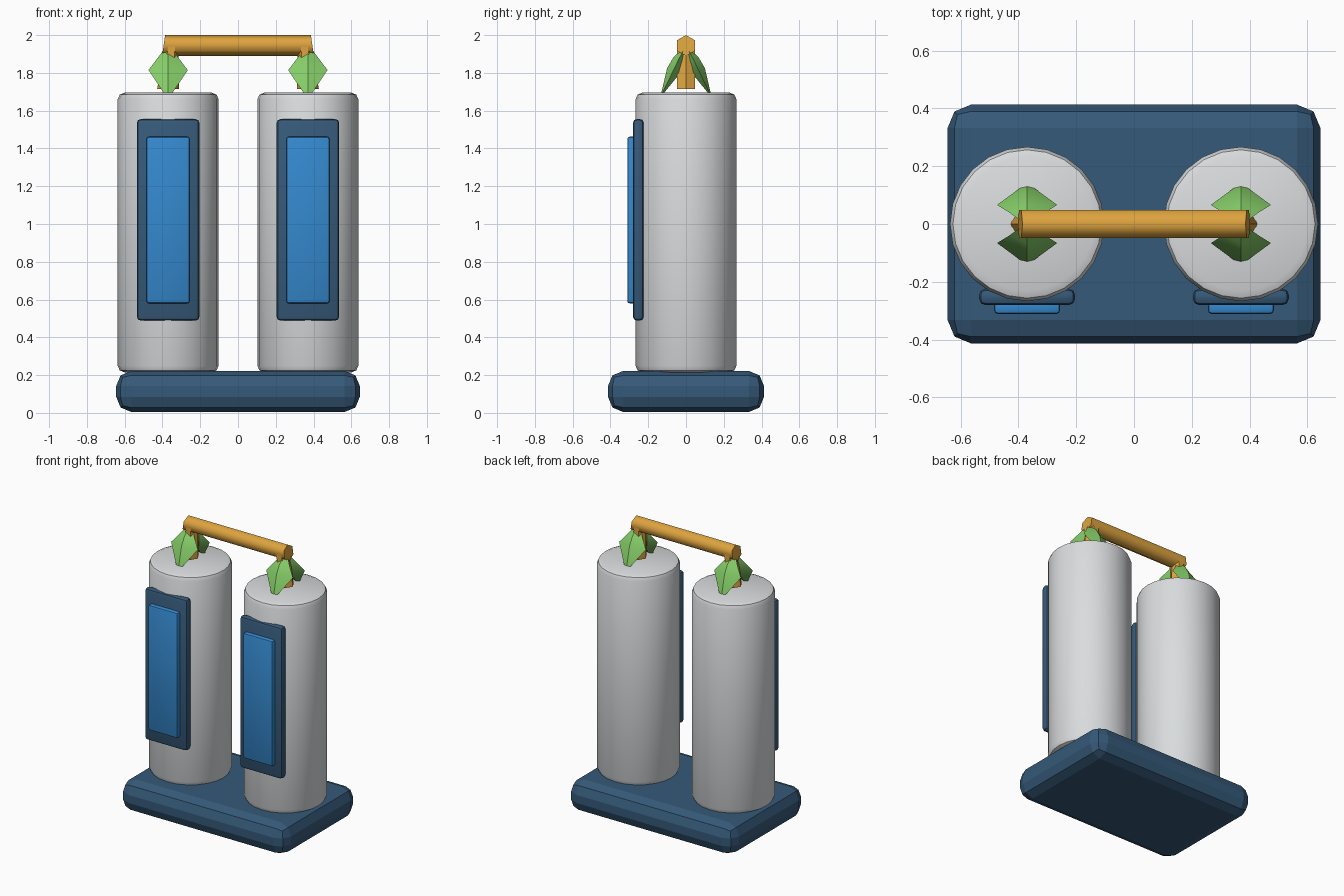
import bpy, bmesh, math
from mathutils import Matrix, Vector

if "Cube" in bpy.data.objects:
    bpy.data.objects.remove(bpy.data.objects["Cube"])


def material(name, rgb):
    m = bpy.data.materials.new(name)
    m.diffuse_color = (*rgb, 1)
    m.use_nodes = True
    m.node_tree.nodes["Principled BSDF"].inputs["Base Color"].default_value = m.diffuse_color
    return m


NAVY = material("navy blue", (0.036, 0.10, 0.19))
BLUE = material("bright blue", (0.035, 0.25, 0.62))
GREY = material("light grey", (0.70, 0.72, 0.73))
GOLD = material("golden orange", (0.73, 0.37, 0.05))
GREEN = material("leaf green", (0.24, 0.62, 0.14))


def finish(name, bm, mat, bevel=0, segments=2, smooth=30):
    bmesh.ops.recalc_face_normals(bm, faces=bm.faces)
    if bevel:
        edges = [e for e in bm.edges if e.calc_face_angle(0) > math.radians(40)]
        bmesh.ops.bevel(bm, geom=edges, offset=bevel, segments=segments,
                        profile=0.5, affect='EDGES')
    mesh = bpy.data.meshes.new(name)
    bm.to_mesh(mesh)
    bm.free()
    mesh.materials.append(mat)
    ob = bpy.data.objects.new(name, mesh)
    bpy.context.collection.objects.link(ob)
    if smooth:
        bpy.ops.object.select_all(action='DESELECT')
        bpy.context.view_layer.objects.active = ob
        ob.select_set(True)
        bpy.ops.object.shade_smooth_by_angle(angle=math.radians(smooth))
    return ob


def box(name, lo, hi, mat, bevel, segments=2, smooth=30):
    lo, hi = Vector(lo), Vector(hi)
    bm = bmesh.new()
    bmesh.ops.create_cube(bm, size=1, matrix=Matrix.Translation((lo + hi) / 2)
                          @ Matrix.Diagonal((*(hi - lo), 1)))
    return finish(name, bm, mat, bevel, segments, smooth)


def loft(name, rings, mat, smooth=30):
    """Skin a list of equal-sized point rings and cap both ends."""
    bm = bmesh.new()
    loops = [[bm.verts.new(p) for p in ring] for ring in rings]
    n = len(loops[0])
    for a, b in zip(loops, loops[1:]):
        for i in range(n):
            j = (i + 1) % n
            bm.faces.new((a[i], a[j], b[j], b[i]))
    bm.faces.new(loops[0])
    bm.faces.new(loops[-1])
    return finish(name, bm, mat, smooth=smooth)


# Chamfered base slab
box("base", (-0.645, -0.413, 0.005), (0.645, 0.413, 0.222), NAVY, 0.08, 2, 0)

for side, tag in ((-1, "left"), (1, "right")):
    cx = 0.37 * side

    # Upright canister with rounded rims
    bm = bmesh.new()
    bmesh.ops.create_cone(bm, cap_ends=True, segments=24, radius1=0.267,
                          radius2=0.267, depth=1.48,
                          matrix=Matrix.Translation((cx, 0, 0.955)))
    finish(tag + "_canister", bm, GREY, 0.035, 2, 40)

    # Framed panel on the front
    box(tag + "_panel_frame", (cx - 0.166, -0.281, 0.488),
        (cx + 0.166, -0.224, 1.556), NAVY, 0.022)
    box(tag + "_panel", (cx - 0.114, -0.311, 0.58),
        (cx + 0.114, -0.262, 1.462), BLUE, 0.012)

    # Short hexagonal post, leaning in slightly towards the bar
    hexagon = [(math.cos(k * math.pi / 3), math.sin(k * math.pi / 3))
               for k in range(6)]
    loft(tag + "_post",
         [[(x + r * c, 0.055 * s, z) for c, s in hexagon]
          for x, r, z in ((cx, 0.058, 1.715), (0.352 * side, 0.036, 1.94))], GOLD)

    # Pair of drooping leaves, front and back
    for d, where in ((-1, "front"), (1, "back")):
        def ring(half, outer, mid, inner):
            return [(cx, d * outer[0], outer[1]), (cx + half, d * mid[0], mid[1]),
                    (cx, d * inner[0], inner[1]), (cx - half, d * mid[0], mid[1])]
        loft(f"{tag}_{where}_leaf",
             [ring(0.012, (0.010, 1.94), (0.004, 1.938), (0.0, 1.935)),
              ring(0.062, (0.068, 1.88), (0.040, 1.87), (0.012, 1.86)),
              ring(0.104, (0.100, 1.825), (0.066, 1.815), (0.030, 1.80)),
              ring(0.025, (0.130, 1.697), (0.124, 1.697), (0.114, 1.697))],
             GREEN, 25)

# Hexagonal carrying bar
loft("handle_bar",
     [[(e * (0.394 - 0.008 * c), 0.055 * s, 1.945 + 0.055 * c)
       for s, c in [(math.sin(k * math.pi / 3), math.cos(k * math.pi / 3))
                    for k in range(6)]] for e in (-1, 1)], GOLD, 65)
